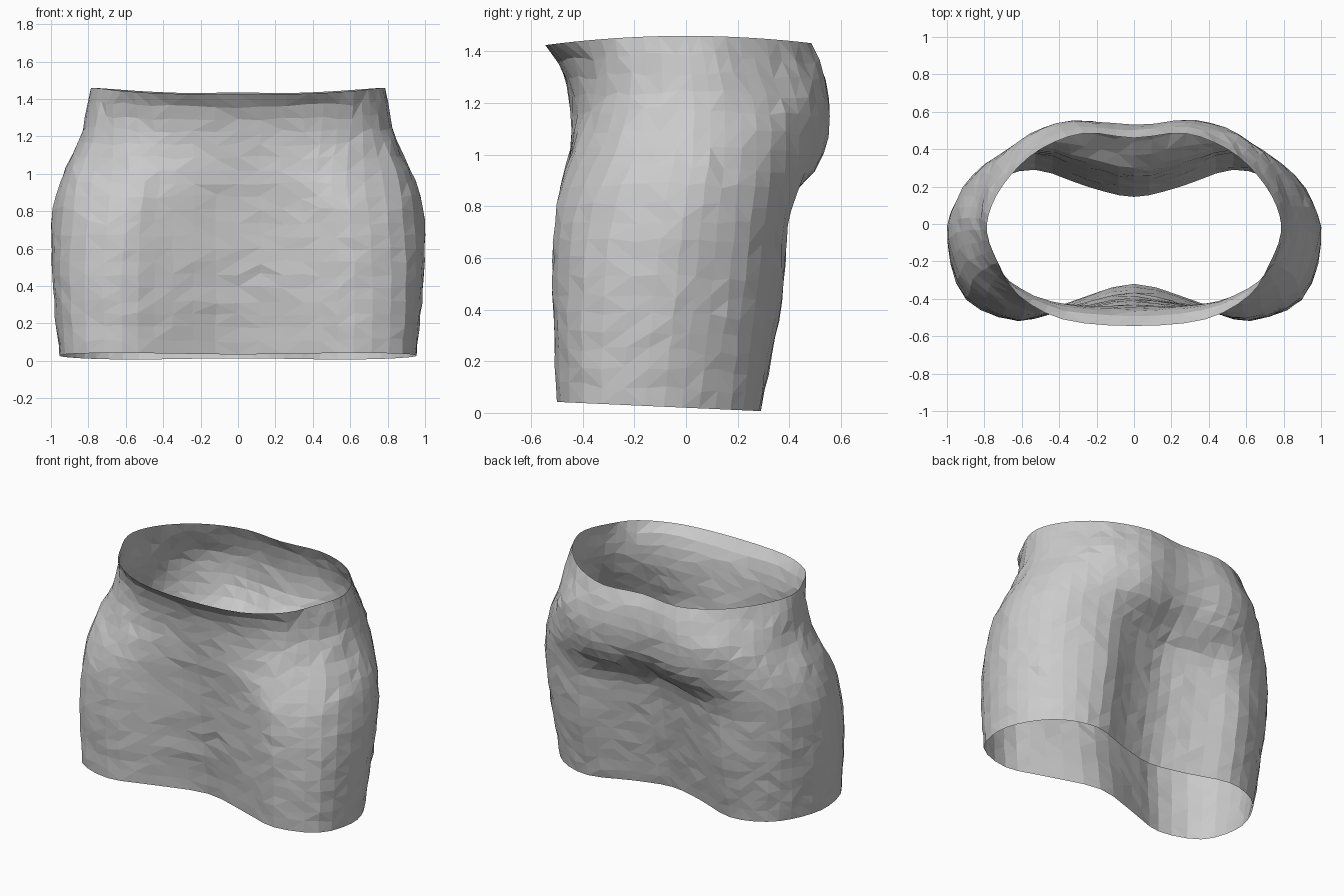
import bpy, bmesh, random

if "Cube" in bpy.data.objects:
    bpy.data.objects.remove(bpy.data.objects["Cube"])

random.seed(4)

# Half cross-sections (x, y) from back centre round the right side to front centre
SECTIONS = [
    (0.02, [(0, .145), (.25, .2), (.53, .29), (.76, .22), (.90, .05),
            (.955, -.16), (.88, -.4), (.62, -.5), (.35, -.42), (0, -.32)]),
    (0.45, [(0, .23), (.25, .28), (.53, .37), (.80, .27), (.94, .1),
            (.995, -.12), (.90, -.4), (.62, -.515), (.35, -.45), (0, -.38)]),
    (0.79, [(0, .30), (.25, .35), (.52, .405), (.80, .31), (.95, .13),
            (.99, -.08), (.88, -.36), (.60, -.5), (.35, -.455), (0, -.41)]),
    (0.97, [(0, .47), (.30, .52), (.53, .47), (.78, .33), (.90, .15),
            (.935, -.04), (.85, -.28), (.58, -.44), (.33, -.45), (0, -.43)]),
    (1.18, [(0, .53), (.33, .555), (.56, .48), (.73, .32), (.81, .15),
            (.835, -.03), (.77, -.22), (.60, -.36), (.35, -.43), (0, -.45)]),
    (1.33, [(0, .51), (.30, .53), (.53, .43), (.69, .27), (.79, .12),
            (.805, -.03), (.74, -.21), (.61, -.35), (.36, -.45), (0, -.48)]),
    (1.43, [(0, .46), (.27, .485), (.50, .40), (.66, .26), (.76, .1),
            (.785, -.05), (.72, -.22), (.62, -.38), (.38, -.51), (0, -.545)]),
]
ROWS, SUB = 20, 3
TOP, BOTTOM = 1.43, 0.02


def catmull(p0, p1, p2, p3, t):
    return 0.5 * (2 * p1 + (p2 - p0) * t + (2 * p0 - 5 * p1 + 4 * p2 - p3) * t * t
                  + (3 * p1 - p0 - 3 * p2 + p3) * t ** 3)


def full_ring(half):
    """Mirror a half section and round it into a smooth closed loop."""
    loop = half + [(-x, y) for x, y in reversed(half[1:-1])]
    n = len(loop)
    return [tuple(catmull(*[loop[(i + k) % n][a] for k in (-1, 0, 1, 2)], s / SUB)
                  for a in (0, 1)) for i in range(n) for s in range(SUB)]


def section_at(z, rings):
    """Monotone (Hermite) interpolation between the neighbouring sections."""
    zs = [s[0] for s in SECTIONS]
    i = max(k for k in range(len(zs) - 1) if zs[k] <= z + 1e-6)
    h = zs[i + 1] - zs[i]
    t = (z - zs[i]) / h

    def slope(k, j, a):
        lo, hi = max(k - 1, 0), min(k + 1, len(zs) - 1)
        return (rings[hi][j][a] - rings[lo][j][a]) / (zs[hi] - zs[lo])

    def value(j, a):
        p, q = rings[i][j][a], rings[i + 1][j][a]
        return (p * (2 * t**3 - 3 * t**2 + 1) + q * (3 * t**2 - 2 * t**3)
                + h * slope(i, j, a) * (t**3 - 2 * t**2 + t)
                + h * slope(i + 1, j, a) * (t**3 - t**2))
    return [(value(j, 0), value(j, 1)) for j in range(len(rings[0]))]


# Skirt: one open, single-layer faceted tube
rings = [full_ring(h) for _, h in SECTIONS]
bm = bmesh.new()
grid = []
for r in range(ROWS + 1):
    f = r / ROWS
    edge = r in (0, ROWS)
    row = []
    for x, y in section_at(BOTTOM + (TOP - BOTTOM) * f, rings):
        z = BOTTOM + (TOP - BOTTOM) * f
        z += f * (0.03 - 0.12 * y * y) - (1 - f) * 0.045 * y   # curved waist, tilted hem
        j = 0 if edge else 1
        row.append(bm.verts.new((x + j * random.uniform(-.004, .004),
                                 y + j * random.uniform(-.004, .004),
                                 z + j * random.uniform(-.012, .012))))
    grid.append(row)

# Irregular triangles, as in a decimated cloth mesh
n = len(grid[0])
for r in range(ROWS):
    for c in range(n):
        a, b = grid[r][c], grid[r][(c + 1) % n]
        d, e = grid[r + 1][c], grid[r + 1][(c + 1) % n]
        tris = [(a, b, e), (a, e, d)] if random.random() < .5 else [(a, b, d), (b, e, d)]
        for t in tris:
            bm.faces.new(t)
bmesh.ops.recalc_face_normals(bm, faces=bm.faces[:])
mesh = bpy.data.meshes.new("skirt")
bm.to_mesh(mesh)
bm.free()
bpy.context.collection.objects.link(bpy.data.objects.new("skirt", mesh))
